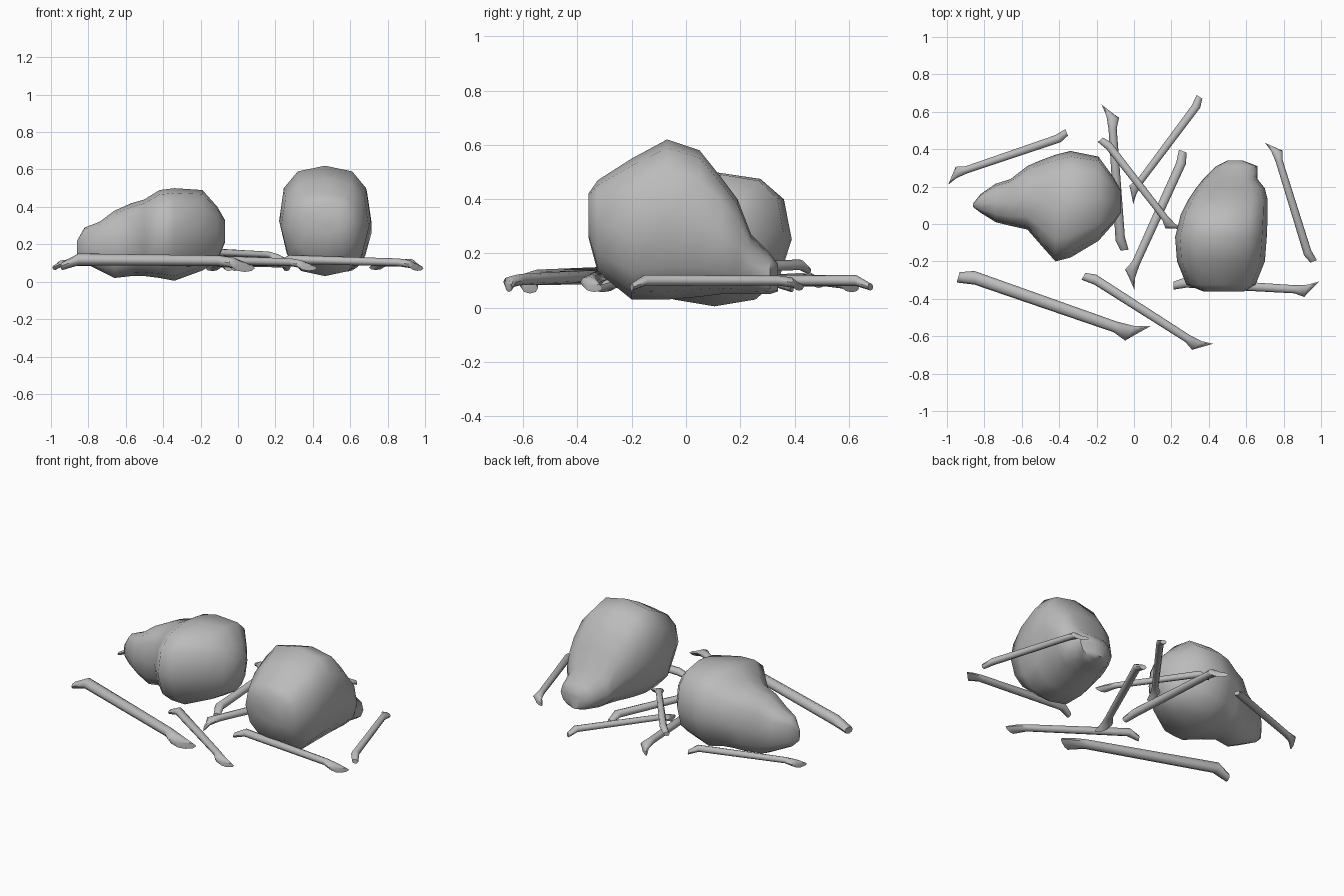
import bpy, math
from mathutils import Vector

cube = bpy.data.objects.get("Cube")
if cube:
    bpy.data.objects.remove(cube)

bone_grey = bpy.data.materials.new("bone grey")
bone_grey.use_nodes = True
GREY = (0.5, 0.5, 0.5, 1)
bone_grey.diffuse_color = GREY
bone_grey.node_tree.nodes["Principled BSDF"].inputs["Base Color"].default_value = GREY


def loft(name, rings, angle):
    """Skin a list of equal-length vertex rings and cap both ends."""
    n = len(rings[0])
    verts = [v for ring in rings for v in ring]
    faces = [(r * n + i, r * n + (i + 1) % n, (r + 1) * n + (i + 1) % n, (r + 1) * n + i)
             for r in range(len(rings) - 1) for i in range(n)]
    last = (len(rings) - 1) * n
    faces += [tuple(reversed(range(n))), tuple(range(last, last + n))]
    mesh = bpy.data.meshes.new(name)
    mesh.from_pydata(verts, [], faces)
    mesh.materials.append(bone_grey)
    obj = bpy.data.objects.new(name, mesh)
    bpy.context.collection.objects.link(obj)
    bpy.ops.object.select_all(action='DESELECT')
    obj.select_set(True)
    bpy.context.view_layer.objects.active = obj
    bpy.ops.object.mode_set(mode='EDIT')
    bpy.ops.mesh.select_all(action='SELECT')
    bpy.ops.mesh.normals_make_consistent(inside=False)
    bpy.ops.object.mode_set(mode='OBJECT')
    bpy.ops.object.shade_smooth_by_angle(angle=math.radians(angle))


def squared(v):
    """Push a sine or cosine outwards for a boxy round section."""
    return math.copysign(abs(v) ** 0.75, v)


def skull(name, sections, place):
    """Sections: distance along, side min, side max, bottom, top."""
    rings = []
    for d, s0, s1, z0, z1 in sections:
        ring = []
        for i in range(12):
            a = math.tau * i / 12
            side, up = squared(math.cos(a)), squared(math.sin(a))
            # the underside is narrower than the crown
            side *= 1 + 0.12 * min(up, 0)
            ring.append(place(d, (s0 + s1) / 2 + side * (s1 - s0) / 2,
                              (z0 + z1) / 2 + up * (z1 - z0) / 2))
        rings.append(ring)
    loft(name, rings, 60)


# Upright skull, muzzle towards the back
skull("upright_skull", [
    (-.36, .37, .59, .26, .42), (-.325, .28, .65, .13, .47), (-.2, .23, .7, .03, .55),
    (-.07, .22, .71, .03, .62), (.05, .25, .715, .04, .58), (.13, .29, .715, .05, .48),
    (.19, .33, .70, .05, .40), (.24, .37, .66, .05, .27), (.31, .44, .66, .05, .2),
    (.34, .5, .58, .06, .16)], lambda d, s, z: (s, d, z))

# Tilted skull, muzzle towards -x
skull("tilted_skull", [
    (-.07, .06, .18, .21, .33), (-.11, 0, .25, .11, .40), (-.19, -.09, .36, .06, .49),
    (-.34, -.18, .39, .005, .5), (-.42, -.2, .37, .02, .49), (-.5, -.11, .34, .03, .44),
    (-.57, -.03, .31, .03, .42), (-.66, -.01, .24, .02, .38), (-.74, .01, .215, .06, .32),
    (-.82, .06, .16, .1, .29), (-.86, .09, .11, .14, .22)], lambda d, s, z: (d, s, z))


def bone(name, start, end):
    """Shaft with a blunt bent knuckle at the start and a flared oblique end."""
    a, b = Vector(start), Vector(end)
    length = (b - a).length
    along = (b - a).normalized()
    side = Vector((-along.y, along.x, 0)).normalized()
    up = Vector((0, 0, 1))
    # position, sideways shift, rise, half width, half height, skew
    profile = [(0, 0, -.035, .027, .02, 0), (.08, .02, 0, .033, .03, -.3),
               (.83, -.024, 0, .028, .027, 0), (.91, -.035, -.01, .042, .027, .3),
               (.96, -.012, -.035, .042, .02, 1)]
    rings = []
    for t, shift, rise, w, h, skew in profile:
        ring = []
        for i in range(8):
            ang = math.tau * i / 8
            c, s = w * math.cos(ang), h * math.sin(ang)
            ring.append(a + length * (along * (t + skew * c) + side * (shift + c) + up * (rise + s)))
        rings.append(ring)
    loft(name, rings, 50)


# Scattered long bones: blunt end, flared end
bones = [
    ((-.36, .49, .11), (-1, .23, .1)), ((-.94, -.285, .12), (.08, -.575, .11)),
    ((-.27, -.28, .12), (.41, -.66, .1)), ((.21, -.33, .12), (.99, -.33, .1)),
    ((.96, -.2, .1), (.72, .44, .1)), ((.35, .68, .1), (-.02, .12, .1)),
    ((.26, .39, .1), (-.02, -.34, .1)), ((-.05, -.14, .1), (-.15, .64, .1)),
    ((-.18, .45, .16), (.25, -.04, .14)),
]
for i, (s, e) in enumerate(bones):
    bone(f"long_bone_{i + 1}", s, e)
